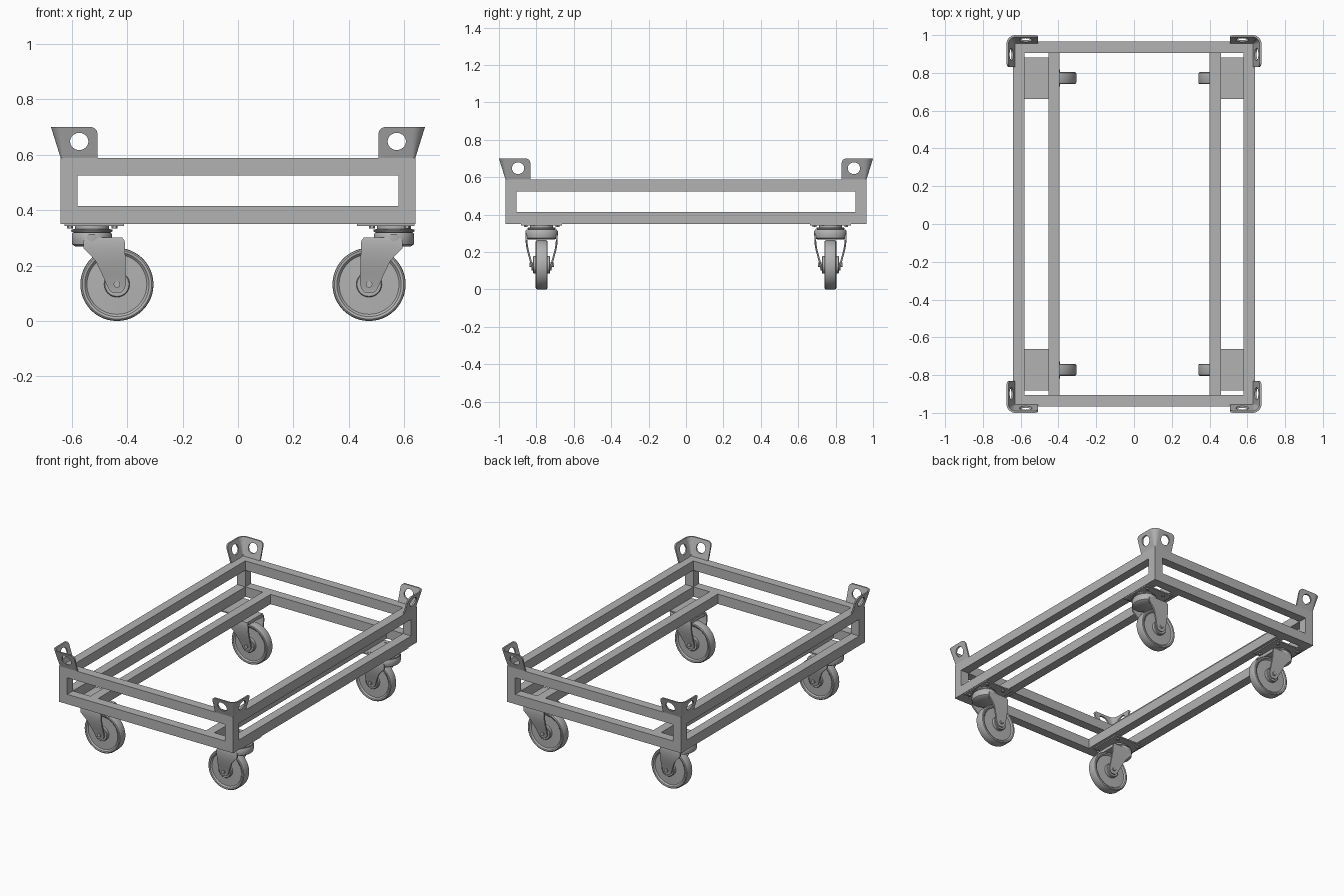
import bpy, bmesh, math
from mathutils import Vector

cube = bpy.data.objects.get("Cube")
if cube:
    bpy.data.objects.remove(cube, do_unlink=True)

steel = bpy.data.materials.new("grey_steel")
GREY = (0.45, 0.45, 0.45, 1)
steel.diffuse_color = GREY
steel.use_nodes = True
steel.node_tree.nodes["Principled BSDF"].inputs["Base Color"].default_value = GREY


def finish(bm, name, smooth=True):
    bmesh.ops.remove_doubles(bm, verts=bm.verts, dist=1e-5)
    bmesh.ops.recalc_face_normals(bm, faces=bm.faces)
    me = bpy.data.meshes.new(name)
    bm.to_mesh(me)
    bm.free()
    me.materials.append(steel)
    ob = bpy.data.objects.new(name, me)
    bpy.context.collection.objects.link(ob)
    if smooth:
        bpy.ops.object.select_all(action='DESELECT')
        ob.select_set(True)
        bpy.context.view_layer.objects.active = ob
        bpy.ops.object.shade_smooth_by_angle(angle=math.radians(35))
    return ob


def add_box(bm, x, y, z):
    vs = bmesh.ops.create_cube(bm, size=1)["verts"]
    for v in vs:
        v.co = Vector([r[0] + (c + .5) * (r[1] - r[0]) for r, c in zip((x, y, z), v.co)])


def box(name, x, y, z):
    bm = bmesh.new()
    add_box(bm, x, y, z)
    return finish(bm, name, False)


def loft(bm, rings, place, cap=True):
    """Join closed rings of points, each point moved by place()."""
    loops = [[bm.verts.new(place(*p)) for p in ring] for ring in rings]
    n = len(loops[0])
    for a, b in zip(loops, loops[1:]):
        for i in range(n):
            bm.faces.new((a[i], a[(i + 1) % n], b[(i + 1) % n], b[i]))
    if cap:
        bm.faces.new(loops[0])
        bm.faces.new(loops[-1])


def turned(profile, n, sx=1, sy=1):
    """Rings for a lathe profile of (radius, height)."""
    return [[(sx * r * math.cos(math.tau * i / n), sy * r * math.sin(math.tau * i / n), h)
             for i in range(n)] for r, h in profile]


# ---- frame ----
X, Y, T = 0.64, 0.965, 0.06
LOW, HIGH = (0.35, 0.415), (0.525, 0.588)
for level, z in (("lower", LOW), ("upper", HIGH)):
    for s, end in ((-1, "front"), (1, "back")):
        box(f"{level}_{end}_rail", (-X, X), sorted((s * Y, s * (Y - T))), z)
    for s, side in ((-1, "right"), (1, "left")):
        box(f"{level}_{side}_rail", sorted((s * X, s * (X - T))), (T - Y, Y - T), z)
for sx in (-1, 1):
    for sy in (-1, 1):
        box("corner_post", sorted((sx * X, sx * (X - T))),
            sorted((sy * Y, sy * (Y - T))), (LOW[1], HIGH[0]))
box("right_inner_rail", (-0.452, -0.394), (T - Y, Y - T), LOW)
box("left_inner_rail", (0.40, 0.46), (T - Y, Y - T), LOW)

# ---- flared stacking brackets ----
R, L, H, LEAN, TH, Z0 = 0.012, 0.133, 0.112, 0.035, 0.01, 0.588


def bracket_panel(bm, place):
    c = 0.025
    outline = [(R, 0), (L, 0)]
    outline += [(L - c + c * math.cos(a), H - c + c * math.sin(a))
                for a in [math.pi / 10 * i for i in range(6)]]
    outline.append((R, H))
    hole = [(0.067 + 0.033 * math.cos(math.tau * i / 24),
             0.06 + 0.031 * math.sin(math.tau * i / 24)) for i in range(24)]
    skins = []
    for w in (0, TH):
        edges, loops = [], []
        for pts in (outline, hole):
            vs = [bm.verts.new(place(u, v, w)) for u, v in pts]
            edges += [bm.edges.new((vs[i], vs[(i + 1) % len(vs)])) for i in range(len(vs))]
            loops.append(vs)
        bmesh.ops.triangle_fill(bm, edges=edges, use_beauty=True)
        skins.append(loops)
    for a, b in zip(*skins):
        for i in range(len(a)):
            j = (i + 1) % len(a)
            if a is skins[0][0] and i == len(a) - 1:
                continue  # open side joins the bent corner
            bm.faces.new((a[i], a[j], b[j], b[i]))


for sx in (-1, 1):
    for sy in (-1, 1):
        bm = bmesh.new()
        bracket_panel(bm, lambda u, v, w: (sx * (X - u), sy * (Y + LEAN * v / H - w), Z0 + v))
        bracket_panel(bm, lambda u, v, w: (sx * (X + LEAN * v / H - w), sy * (Y - u), Z0 + v))
        rings = []
        for i in range(9):
            a = math.pi / 16 * i
            rings.append([(math.cos(a) * (R + e), math.sin(a) * (R + e), h) for e, h in
                          ((0, 0), (LEAN, H), (LEAN - TH, H), (-TH, 0))])
        loft(bm, rings, lambda p, q, h: (sx * (X - R + p), sy * (Y - R + q), Z0 + h), False)
        finish(bm, "stacking_bracket")

# ---- casters ----
WHEEL = [(0.012, -0.046), (0.043, -0.046), (0.046, -0.043), (0.046, -0.024), (0.108, -0.022),
         (0.116, -0.03), (0.125, -0.0315), (0.13, -0.028), (0.132, -0.022)]
WHEEL += [(r, -h) for r, h in reversed(WHEEL)]
CROWN = [(0.062, 0.268), (0.074, 0.276), (0.076, 0.29), (0.076, 0.312), (0.071, 0.32)]
BEARING = [(0.06, 0.318), (0.073, 0.322), (0.075, 0.326), (0.073, 0.33), (0.062, 0.332), (0.062, 0.346)]
# fork leg levels: height, rear edge, front edge, outer offset
LEG = [(0.302, -0.02, 0.108, 0.082), (0.29, -0.03, 0.118, 0.086), (0.262, -0.03, 0.12, 0.086),
       (0.24, -0.008, 0.12, 0.084), (0.215, 0.014, 0.121, 0.08), (0.17, 0.036, 0.122, 0.068),
       (0.13, 0.053, 0.122, 0.057), (0.112, 0.062, 0.115, 0.054), (0.102, 0.074, 0.104, 0.053)]


def caster(cx, d, cy, plate, bolts):
    def at(u, v, z):
        return (cx + d * u, cy + v, z)

    bm = bmesh.new()
    add_box(bm, plate, (cy - 0.11, cy + 0.11), (0.342, 0.35))
    finish(bm, "caster_plate", False)

    bm = bmesh.new()
    for bx in bolts:
        for by in (-0.085, 0.085):
            loft(bm, turned([(0.011, 0.333), (0.011, 0.352)], 6),
                 lambda p, q, h: (bx + p, cy + by + q, h))
    finish(bm, "plate_bolts")

    bm = bmesh.new()
    loft(bm, turned(BEARING, 40), at)
    finish(bm, "swivel_bearing")

    # round crown, front bridge and two tapering legs
    bm = bmesh.new()
    loft(bm, turned(CROWN, 40, 0.96, 1.14), at)
    finish(bm, "fork_crown")
    bm = bmesh.new()
    loft(bm, [[(u, v, z) for u, v in ((0, -0.082), (0.11, -0.082), (0.11, 0.082), (0, 0.082))]
              for z in (0.28, 0.302)], at)
    finish(bm, "fork_bridge", False)
    for s in (-1, 1):
        bm = bmesh.new()
        loft(bm, [[(a, s * o, z), (b, s * o, z), (b, s * (o - 0.01), z), (a, s * (o - 0.01), z)]
                  for z, a, b, o in LEG], at)
        finish(bm, "fork_leg")

    # wheel and axle lie across the trolley
    for name, prof, n in (("wheel", WHEEL, 48), ("axle", [(0.012, -0.066), (0.012, 0.066)], 16)):
        bm = bmesh.new()
        loft(bm, turned(prof, n), lambda p, q, h: at(0.09 + p, h, 0.132 + q))
        finish(bm, name)


for cy in (-0.772, 0.772):
    caster(-0.527, 1, cy, (-0.627, -0.412), (-0.607, -0.446))
    caster(0.563, -1, cy, (0.43, 0.637), (0.484, 0.61))
